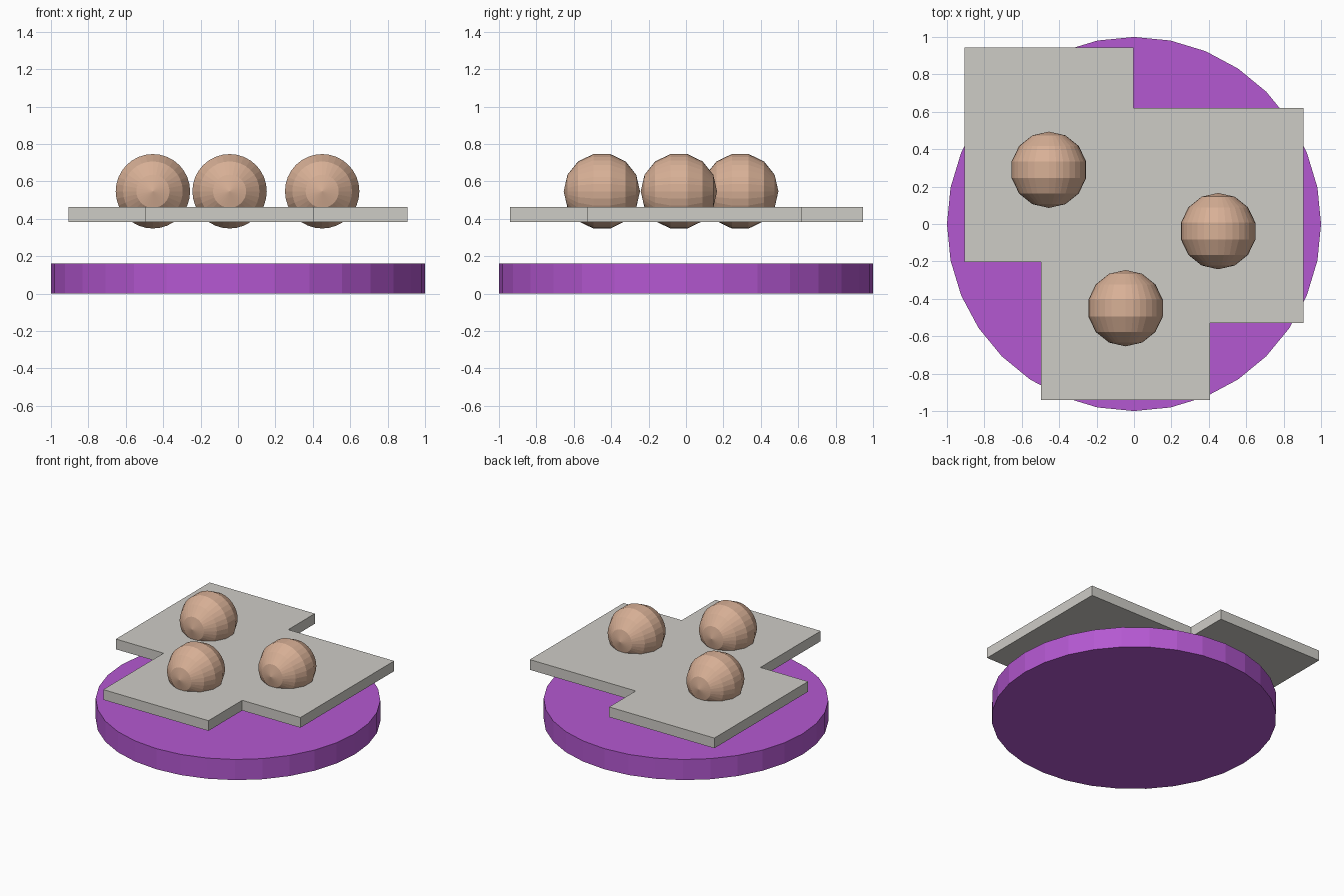
import bpy, bmesh, math
from mathutils import Matrix

if "Cube" in bpy.data.objects:
    bpy.data.objects.remove(bpy.data.objects["Cube"])


def material(name, rgb):
    m = bpy.data.materials.new(name)
    lin = [((c / 255 + 0.055) / 1.055) ** 2.4 for c in rgb]
    m.diffuse_color = (*lin, 1)
    m.use_nodes = True
    m.node_tree.nodes["Principled BSDF"].inputs["Base Color"].default_value = m.diffuse_color
    return m


def add_object(name, bm, mat):
    bmesh.ops.recalc_face_normals(bm, faces=bm.faces)
    me = bpy.data.meshes.new(name)
    bm.to_mesh(me)
    bm.free()
    me.materials.append(mat)
    ob = bpy.data.objects.new(name, me)
    bpy.context.collection.objects.link(ob)
    return ob


def prism(name, outline, z0, z1, mat):
    bm = bmesh.new()
    face = bm.faces.new([bm.verts.new((x, y, z0)) for x, y in outline])
    top = bmesh.ops.extrude_face_region(bm, geom=[face], use_keep_orig=True)
    for v in top["geom"]:
        if isinstance(v, bmesh.types.BMVert):
            v.co.z = z1
    return add_object(name, bm, mat)


purple = material("purple", (180, 88, 209))
grey = material("warm grey", (206, 204, 198))
tan = material("tan", (216, 176, 150))

# Round base
circle = [(math.cos(i * math.tau / 32), math.sin(i * math.tau / 32)) for i in range(32)]
prism("base_disc", circle, 0, 0.16, purple)

# Stepped floating plate
steps = [(-0.905, 0.945), (-0.003, 0.945), (-0.003, 0.62), (0.905, 0.62),
         (0.905, -0.528), (0.406, -0.528), (0.406, -0.942), (-0.496, -0.942),
         (-0.496, -0.203), (-0.905, -0.203)]
prism("stepped_plate", steps, 0.384, 0.463, grey)

# Balls, with poles pointing to the front and back
for i, (x, y) in enumerate([(-0.455, 0.29), (0.45, -0.038), (-0.045, -0.45)]):
    bm = bmesh.new()
    bmesh.ops.create_uvsphere(bm, u_segments=32, v_segments=7, radius=0.204,
                              matrix=Matrix.Translation((x, y, 0.547)) @ Matrix.Rotation(math.pi / 2, 4, 'X'))
    add_object(f"ball_{i + 1}", bm, tan)
